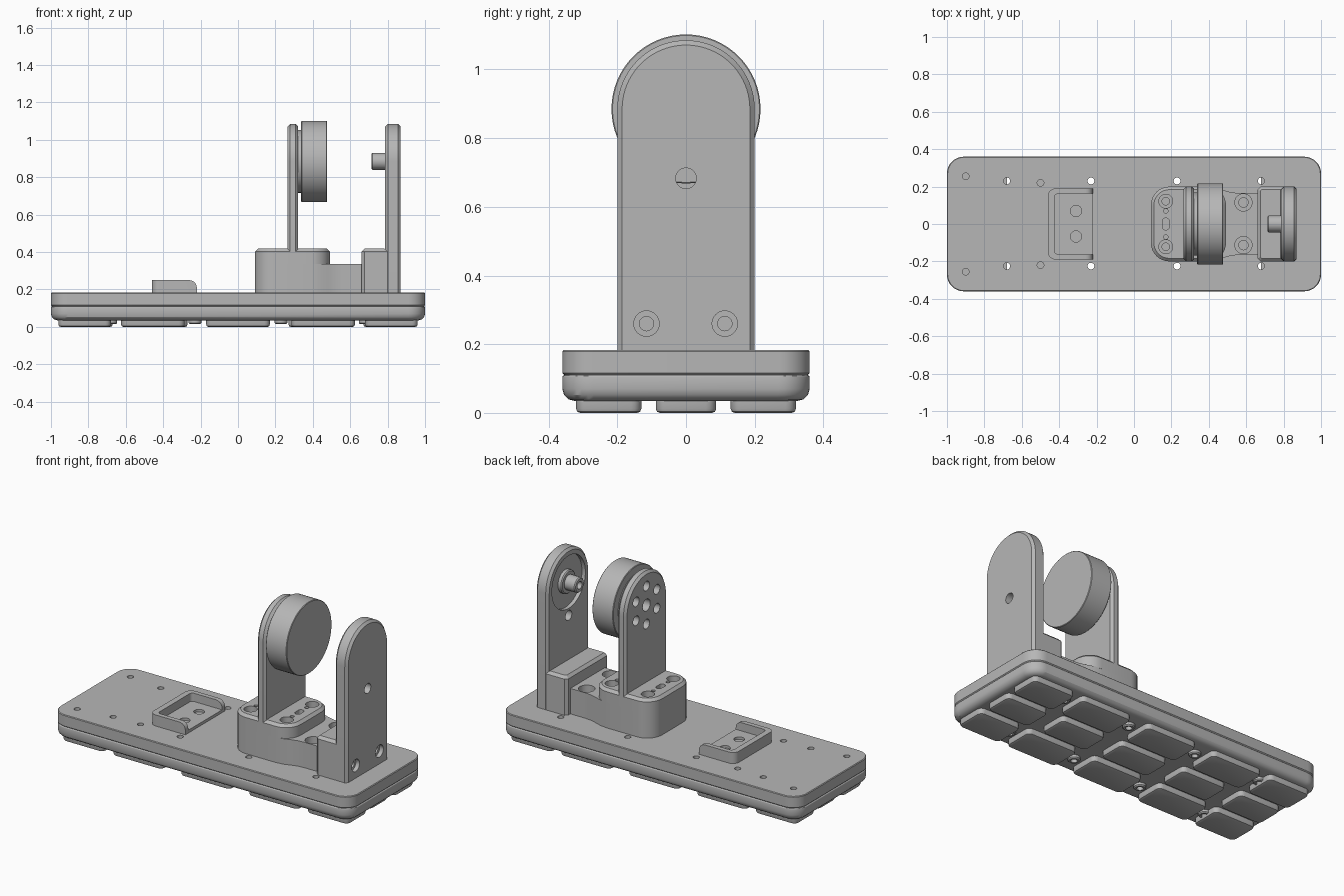
import bpy, bmesh
from math import sin, cos, pi, radians
from mathutils import Matrix

cube = bpy.data.objects.get("Cube")
if cube:
    bpy.data.objects.remove(cube, do_unlink=True)

gray = bpy.data.materials.new("plain gray")
gray.use_nodes = True
color = (0.47, 0.47, 0.47, 1)
gray.diffuse_color = color
gray.node_tree.nodes["Principled BSDF"].inputs["Base Color"].default_value = color

# Local z axis of a prism turned to world x: (u, v, w) becomes (w, u, v)
ALONG_X = Matrix(((0, 0, 1, 0), (1, 0, 0, 0), (0, 1, 0, 0), (0, 0, 0, 1)))
ALONG_Z = Matrix.Identity(4)
parts = []


def arc(cx, cy, r, a0, a1, n):
    return [(cx + r * cos(radians(a0 + (a1 - a0) * i / n)),
             cy + r * sin(radians(a0 + (a1 - a0) * i / n))) for i in range(n + 1)]


def circle(cx, cy, r, n=32):
    return arc(cx, cy, r, 0, 360, n)[:-1]


def rounded(x0, x1, y0, y1, r_left, r_right=None, n=8):
    r_right = r_left if r_right is None else r_right
    corners = ((x1, y1, -1, -1, r_right, 0), (x0, y1, 1, -1, r_left, 90),
               (x0, y0, 1, 1, r_left, 180), (x1, y0, -1, 1, r_right, 270))
    pts = []
    for x, y, sx, sy, r, a in corners:
        pts += arc(x + sx * r, y + sy * r, r, a, a + 90, n) if r else [(x, y)]
    return pts


def bevel(bm, test, offset, segments):
    edges = [e for e in bm.edges if all(test(v.co) for v in e.verts)]
    bmesh.ops.bevel(bm, geom=edges, offset=offset, segments=segments,
                    profile=0.5, affect='EDGES', clamp_overlap=True)


def prism(name, outline, lo, hi, axis=ALONG_Z, low_bevel=0, high_bevel=0, segments=1, keep=True):
    bm = bmesh.new()
    face = bm.faces.new([bm.verts.new((x, y, lo)) for x, y in outline])
    new = bmesh.ops.extrude_face_region(bm, geom=[face])["geom"]
    for v in new:
        if isinstance(v, bmesh.types.BMVert):
            v.co.z = hi
    bmesh.ops.recalc_face_normals(bm, faces=bm.faces)
    for level, amount in ((lo, low_bevel), (hi, high_bevel)):
        if amount:
            bevel(bm, lambda c: abs(c.z - level) < 1e-5, amount, segments)
    bm.transform(axis)
    mesh = bpy.data.meshes.new(name)
    bm.to_mesh(mesh)
    bm.free()
    mesh.materials.append(gray)
    obj = bpy.data.objects.new(name, mesh)
    bpy.context.collection.objects.link(obj)
    if keep:
        parts.append(obj)
    return obj


def cut(obj, outline, lo, hi, axis=ALONG_Z):
    cutter = prism("cutter", outline, lo, hi, axis, keep=False)
    mod = obj.modifiers.new("cut", 'BOOLEAN')
    mod.operation, mod.solver, mod.object = 'DIFFERENCE', 'EXACT', cutter
    bpy.context.view_layer.objects.active = obj
    bpy.ops.object.modifier_apply(modifier=mod.name)
    bpy.data.objects.remove(cutter, do_unlink=True)


# Two-layer base plate
plate = rounded(-1, 1, -0.36, 0.36, 0.09)
base_top = prism("base_top", plate, 0.11, 0.183, ALONG_Z, 0.006, 0.004)
base_bottom = prism("base_bottom", plate, 0.035, 0.11, ALONG_Z, 0.035, 0.006, 3)

# Through holes with bosses on the underside
for x in (-0.68, -0.23, 0.23, 0.68):
    for y in (-0.225, 0.23):
        boss = prism("screw_boss", circle(x, y, 0.034, 24), 0.015, 0.05, ALONG_Z, 0.006)
        for part in (boss, base_top, base_bottom):
            cut(part, circle(x, y, 0.018, 20), -0.1, 0.3)

# Blind holes in the plate
for x, y in ((-0.9, 0.255), (-0.5, 0.22)):
    for s in (-1, 1):
        cut(base_top, circle(x, s * y, 0.018, 20), 0.13, 0.3)

# Foot pads
rows = ((-0.225, ((0, 0.34), (0.455, 0.34), (0.82, 0.28))),
        (0, ((0, 0.32), (0.42, 0.3), (0.81, 0.28))),
        (0.225, ((0, 0.34), (0.455, 0.34), (0.82, 0.28))))
for y, pads in rows:
    half = 0.095 if y else 0.088
    for cx, width in pads:
        for x in {cx, -cx}:
            prism("foot_pad", rounded(x - width / 2, x + width / 2, y - half, y + half, 0.03, n=4),
                  0, 0.045, ALONG_Z, 0.012, 0, 2)

# Open tray
tray = prism("tray", rounded(-0.46, -0.22, -0.19, 0.19, 0.04, 0), 0.18, 0.25)
bm = bmesh.new()
bm.from_mesh(tray.data)
bevel(bm, lambda c: c.x > -0.221 and c.z > 0.249, 0.04, 5)
bm.to_mesh(tray.data)
bm.free()
cut(tray, rounded(-0.425, -0.1, -0.162, 0.162, 0.02, 0), 0.2, 0.4)
for y in (-0.067, 0.07):
    cut(tray, circle(-0.31, y, 0.03), 0.185, 0.4)

# Mount body: round end blending into a narrower neck
side = [(0.67, 0.165), (0.56, 0.165), (0.52, 0.169), (0.48, 0.18), (0.44, 0.194), (0.39, 0.2)]
left_end = arc(0.19, 0.1, 0.1, 90, 180, 8)
half_outline = side + left_end
mount = prism("mount_body", half_outline + [(x, -y) for x, y in reversed(half_outline)], 0.18, 0.337)
for y in (-0.113, 0.115):
    cut(mount, circle(0.585, y, 0.046), 0.28, 0.5)
    cut(mount, circle(0.585, y, 0.025), 0.2, 0.5)

# Mount cap with screw holes and slots on both sides of the upright
cap = prism("mount_cap", rounded(0.09, 0.492, -0.2, 0.2, 0.1), 0.335, 0.418, ALONG_Z, 0, 0.016)
for x in (0.17, 0.412):
    for s in (-1, 1):
        cut(cap, circle(x, s * 0.122, 0.037), 0.375, 0.6)
        cut(cap, circle(x, s * 0.122, 0.02, 20), 0.345, 0.6)
        cut(cap, circle(x, s * 0.07, 0.012, 16), 0.36, 0.6)
    cut(cap, rounded(x - 0.018, x + 0.018, -0.032, 0.032, 0.017), 0.36, 0.6)


# Uprights with round tops
AXIS_Z = 0.885


def upright(name, x0, x1, bottom):
    outline = [(-0.2, bottom), (0.2, bottom)] + arc(0, AXIS_Z, 0.2, 0, 180, 40)
    return prism(name, outline, x0, x1, ALONG_X, 0.014, 0.014)


drive = upright("drive_upright", 0.265, 0.322, 0.395)
cut(drive, circle(0, AXIS_Z, 0.036), 0.2, 0.4, ALONG_X)
for i in range(6):
    a = i * pi / 3 + pi / 6
    cut(drive, circle(0.115 * cos(a), AXIS_Z + 0.115 * sin(a), 0.029, 24), 0.2, 0.4, ALONG_X)

support = upright("support_upright", 0.787, 0.87, 0.165)
cut(support, circle(0, AXIS_Z, 0.16, 48), 0.7, 0.81, ALONG_X)
cut(support, circle(0, 0.683, 0.03), 0.7, 1, ALONG_X)
for y in (-0.115, 0.113):
    cut(support, circle(y, 0.26, 0.037), 0.845, 1, ALONG_X)
    cut(support, circle(y, 0.26, 0.021, 20), 0.81, 1, ALONG_X)

# Block behind the support upright
prism("support_block", rounded(0.66, 0.8, -0.2, 0.2, 0.016, 0, n=1), 0.18, 0.418, ALONG_Z, 0, 0.016)

# Round drum and its flange
prism("drum_flange", circle(0, AXIS_Z, 0.168, 48), 0.318, 0.342, ALONG_X)
prism("drum", circle(0, AXIS_Z, 0.217, 64), 0.338, 0.477, ALONG_X, 0.003, 0.003)

# Axle pin with collar
prism("axle_collar", circle(0, AXIS_Z, 0.07), 0.785, 0.815, ALONG_X, 0.006)
axle = prism("axle_pin", circle(0, AXIS_Z, 0.045), 0.713, 0.815, ALONG_X, 0.006)
cut(axle, circle(0, AXIS_Z, 0.022, 20), 0.6, 0.78, ALONG_X)

# Smooth curved walls, keep edges sharp
bpy.ops.object.select_all(action='DESELECT')
for obj in parts:
    obj.select_set(True)
bpy.context.view_layer.objects.active = parts[0]
bpy.ops.object.shade_smooth_by_angle(angle=radians(30))
